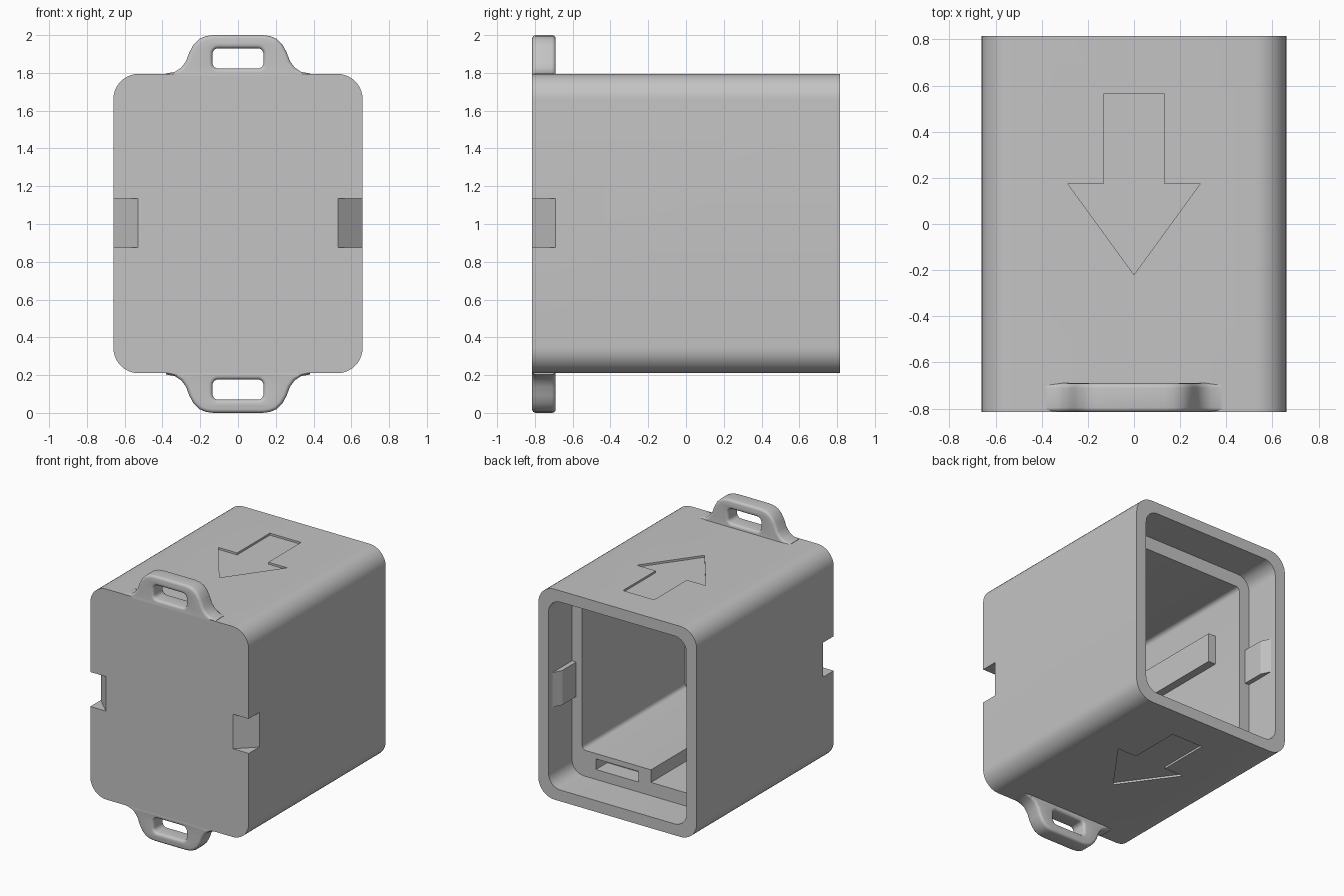
import bpy, bmesh
from math import sin, cos, pi, radians

cube = bpy.data.objects.get("Cube")
if cube:
    bpy.data.objects.remove(cube, do_unlink=True)

GREY = (0.55, 0.55, 0.55, 1)
grey = bpy.data.materials.new("plain_grey")
grey.use_nodes = True
grey.diffuse_color = GREY
grey.node_tree.nodes["Principled BSDF"].inputs["Base Color"].default_value = GREY

MID = 1.0          # mid height of the case
FRONT = -0.815


def rounded(x0, x1, z0, z1, r, n=10):
    """Outline of a rectangle with rounded corners."""
    pts = []
    corners = [(x1 - r, z1 - r), (x0 + r, z1 - r), (x0 + r, z0 + r), (x1 - r, z0 + r)]
    for k, (cx, cz) in enumerate(corners):
        for i in range(n + 1):
            a = (k + i / n) * pi / 2
            pts.append((cx + r * cos(a), cz + r * sin(a)))
    return pts


def rect(x0, x1, z0, z1):
    return [(x0, z0), (x1, z0), (x1, z1), (x0, z1)]


def prism(name, pts, axis, lo, hi):
    """Extrude an outline along y (points are x, z) or z (points are x, y)."""
    def place(p, t):
        return (p[0], t, p[1]) if axis == "y" else (p[0], p[1], t)
    bm = bmesh.new()
    a = [bm.verts.new(place(p, lo)) for p in pts]
    b = [bm.verts.new(place(p, hi)) for p in pts]
    bm.faces.new(a)
    bm.faces.new(b[::-1])
    for i in range(len(pts)):
        j = (i + 1) % len(pts)
        bm.faces.new((a[j], a[i], b[i], b[j]))
    bmesh.ops.recalc_face_normals(bm, faces=bm.faces)
    me = bpy.data.meshes.new(name)
    bm.to_mesh(me)
    bm.free()
    me.materials.append(grey)
    ob = bpy.data.objects.new(name, me)
    bpy.context.collection.objects.link(ob)
    return ob


def activate(ob):
    bpy.ops.object.select_all(action="DESELECT")
    ob.select_set(True)
    bpy.context.view_layer.objects.active = ob


def cut(ob, pts, axis, lo, hi):
    cutter = prism("cutter", pts, axis, lo, hi)
    mod = ob.modifiers.new("cut", "BOOLEAN")
    mod.operation = "DIFFERENCE"
    mod.solver = "EXACT"
    mod.object = cutter
    activate(ob)
    bpy.ops.object.modifier_apply(modifier=mod.name)
    bpy.data.objects.remove(cutter, do_unlink=True)


def smooth(ob):
    activate(ob)
    bpy.ops.object.shade_smooth_by_angle(angle=radians(30))


# Case body, hollowed from the back
body = prism("case_body", rounded(-0.66, 0.66, 0.21, 1.795, 0.135), "y", FRONT, 0.815)
cut(body, rounded(-0.575, 0.575, 0.295, 1.71, 0.1), "y", 0.535, 0.9)     # rim recess
cut(body, rounded(-0.49, 0.49, 0.49, 1.61, 0.03, 4), "y", -0.69, 0.6)    # main cavity
cut(body, rect(-0.445, -0.083, 0.395, 0.6), "y", -0.68, 0.61)            # floor channel
cut(body, rect(0.02, 0.375, 0.37, 0.45), "y", 0.4, 0.62)                 # ledge slot

# Slanted notches at the front side edges
for s in (-1, 1):
    wedge = [(s * 0.52, -0.825), (s * 0.67, -0.68), (s * 0.67, -0.825)]
    cut(body, wedge, "z", 0.875, 1.135)

# Shallow arrows on top and bottom
half = [(0.13, 0.565), (0.13, 0.175), (0.287, 0.175)]
arrow = half + [(0, -0.22)] + [(-x, y) for x, y in reversed(half)]
cut(body, arrow, "z", 1.78, 1.85)
cut(body, arrow, "z", 0.15, 0.225)
smooth(body)

# Snap ridges inside the rim
for s, side in ((1, "left"), (-1, "right")):
    ridge = [(0.6, 0.5), (0.54, 0.5), (0.54, 0.7), (0.575, 0.77), (0.6, 0.77)]
    prism(side + "_snap_ridge", [(s * x, y) for x, y in ridge], "z", 0.875, 1.135)

# Guide rail along the inner wall
prism("guide_rail", rect(-0.5, -0.43, 1.12, 1.34), "y", -0.7, 0.28)


# Strap lugs: rounded-edge loops with a slot
def lug(name, flip):
    cu = bpy.data.curves.new(name, "CURVE")
    cu.dimensions = "2D"
    cu.fill_mode = "BOTH"
    cu.extrude = 0.0425
    cu.bevel_depth = 0.02
    cu.bevel_resolution = 3
    cu.offset = -0.02
    side = [(0.38, 0.77), (0.38, 0.797), (0.335, 0.805), (0.3, 0.828), (0.275, 0.862),
            (0.257, 0.91), (0.235, 0.95), (0.205, 0.98), (0.17, 0.995), (0.13, 1.0)]
    outline = side + [(-x, z) for x, z in reversed(side)]
    for pts in (outline, rounded(-0.135, 0.135, 0.823, 0.93, 0.03, 5)):
        if flip:
            pts = [(x, -z) for x, z in reversed(pts)]
        sp = cu.splines.new("POLY")
        sp.points.add(len(pts) - 1)
        for p, (x, z) in zip(sp.points, pts):
            p.co = (x, z, 0, 1)
        sp.use_cyclic_u = True
    cu.materials.append(grey)
    ob = bpy.data.objects.new(name, cu)
    ob.location = (0, FRONT + 0.0625, MID)
    ob.rotation_euler = (pi / 2, 0, 0)
    bpy.context.collection.objects.link(ob)
    activate(ob)
    bpy.ops.object.convert(target="MESH")
    ob = bpy.context.view_layer.objects.active
    bm = bmesh.new()
    bm.from_mesh(ob.data)
    bmesh.ops.remove_doubles(bm, verts=bm.verts, dist=0.0005)
    bmesh.ops.recalc_face_normals(bm, faces=bm.faces)
    bm.to_mesh(ob.data)
    bm.free()
    smooth(ob)


lug("top_strap_lug", False)
lug("bottom_strap_lug", True)
